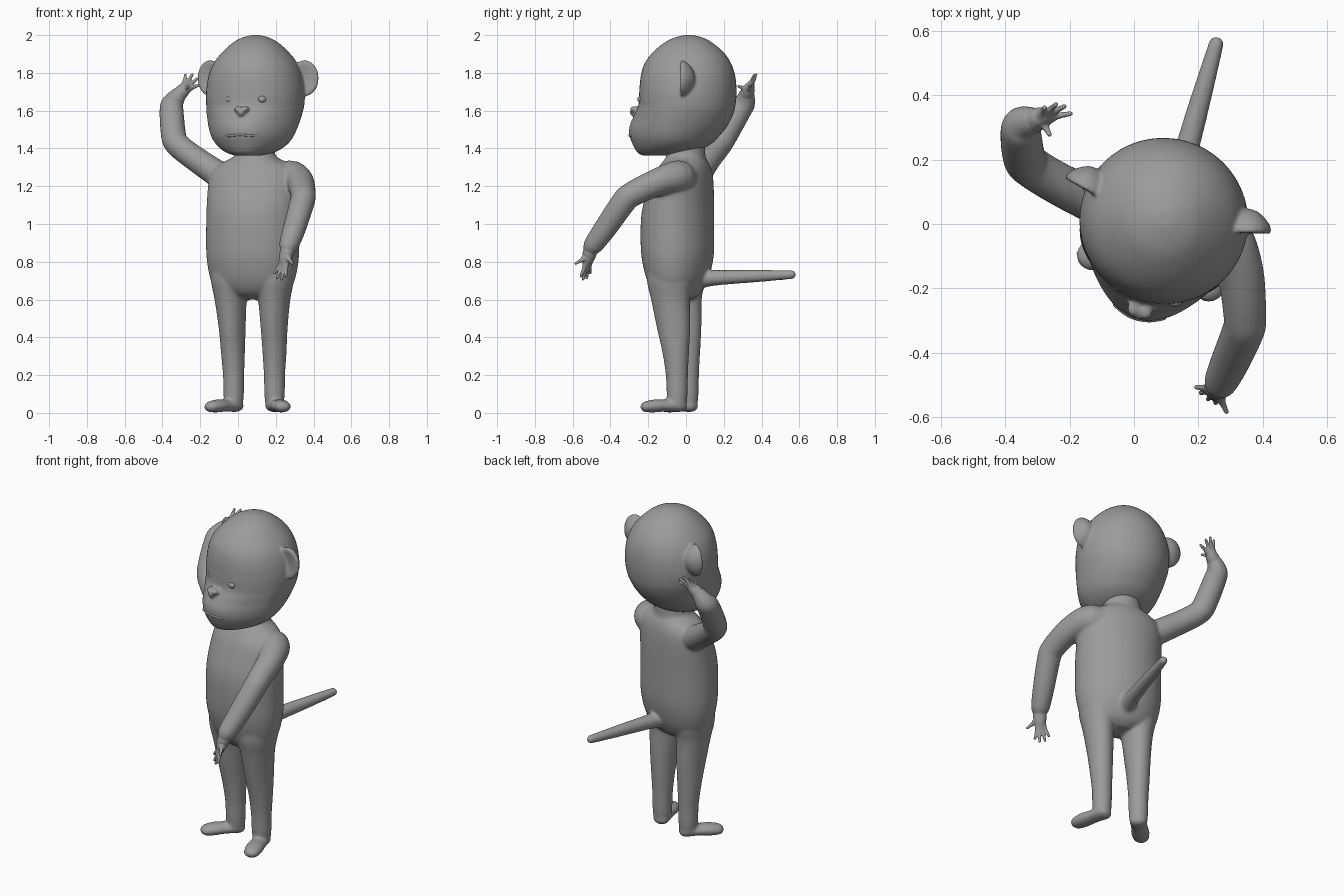
import bpy, bmesh, math
from mathutils import Vector, Matrix

if "Cube" in bpy.data.objects:
    bpy.data.objects.remove(bpy.data.objects["Cube"])

# the figure is turned slightly about the vertical axis
TURN = Matrix.Translation((0.09, 0, 0)) @ Matrix.Rotation(math.radians(-15), 4, 'Z')
GREY = bpy.data.materials.new("dark_grey")
GREY.diffuse_color = (0.33, 0.33, 0.33, 1)
GREY.use_nodes = True
GREY.node_tree.nodes["Principled BSDF"].inputs["Base Color"].default_value = GREY.diffuse_color


def spline(rows, n=4):
    """Catmull-Rom interpolation of control tuples."""
    out = []
    for i in range(len(rows) - 1):
        p0, p1 = rows[max(i - 1, 0)], rows[i]
        p2, p3 = rows[i + 1], rows[min(i + 2, len(rows) - 1)]
        for k in range(n):
            t = k / n
            out.append([0.5 * (2 * b + (c - a) * t + (2 * a - 5 * b + 4 * c - d) * t * t
                               + (3 * b - a - 3 * c + d) * t ** 3)
                        for a, b, c, d in zip(p0, p1, p2, p3)])
    return out + [list(rows[-1])]


def loft(bm, rings, sides, mat):
    """Skin a list of (centre, axis1, axis2) ellipses and cap both ends."""
    loops = []
    for c, a, b in rings:
        loops.append([bm.verts.new(mat @ (c + a * math.cos(t) + b * math.sin(t)))
                      for t in (2 * math.pi * k / sides for k in range(sides))])
    for l0, l1 in zip(loops, loops[1:]):
        for k in range(sides):
            j = (k + 1) % sides
            bm.faces.new((l0[k], l0[j], l1[j], l1[k]))
    bm.faces.new(loops[0][::-1])
    bm.faces.new(loops[-1])


def stack(bm, rows, mat=TURN):
    """Horizontal ellipses: (z, u centre, half width, front v, back v)."""
    rings = [(Vector((u, (f + b) / 2, z)), Vector((w, 0, 0)), Vector((0, (b - f) / 2, 0)))
             for z, u, w, f, b in spline(rows)]
    loft(bm, rings, 48, mat)


def tube(bm, pts, mat=Matrix(), flat=1.0, sides=20):
    """Round-ended tube through (x, y, z, radius) points."""
    pts = spline(pts)
    pos = [Vector(p[:3]) for p in pts]
    rings, last = [], len(pos) - 1
    for i, p in enumerate(pts):
        d = (pos[min(i + 1, last)] - pos[max(i - 1, 0)]).normalized()
        ref = Vector((0, 0, 1)) if abs(d.z) < 0.95 else Vector((0, 1, 0))
        if not rings:
            a = d.cross(ref).normalized()
        else:
            a = (a - d * a.dot(d)).normalized()
        b = d.cross(a) * flat
        r = p[3]
        ring = (pos[i], a * r, b * r)
        dome = [(pos[i] + d * r * 0.8 * math.sin(q) * (-1 if i == 0 else 1),
                 a * r * math.cos(q), b * r * math.cos(q)) for q in (0.5, 1.0, 1.45)]
        if i == 0:
            rings += dome[::-1]
        rings.append(ring)
        if i == last:
            rings += dome
    loft(bm, rings, sides, mat)


def ball(bm, loc, size):
    m = TURN @ Matrix.Translation(loc) @ Matrix.Diagonal((*size, 1))
    bmesh.ops.create_uvsphere(bm, u_segments=32, v_segments=20, radius=1, matrix=m)


def finish(bm, name, fuse=None, soften=5):
    bmesh.ops.recalc_face_normals(bm, faces=bm.faces)
    me = bpy.data.meshes.new(name)
    bm.to_mesh(me)
    bm.free()
    me.materials.append(GREY)
    ob = bpy.data.objects.new(name, me)
    bpy.context.collection.objects.link(ob)
    me.shade_smooth()
    if fuse:
        r = ob.modifiers.new("fuse", 'REMESH')
        r.mode, r.voxel_size, r.use_smooth_shade = 'VOXEL', fuse, True
        s = ob.modifiers.new("soften", 'SMOOTH')
        s.factor, s.iterations = 0.5, soften


# torso and neck
bm = bmesh.new()
stack(bm, [(.60, 0, .07, -.10, .03), (.63, 0, .16, -.155, .07), (.68, 0, .215, -.192, .10),
           (.75, 0, .238, -.217, .125), (.85, 0, .25, -.235, .142), (1.0, 0, .25, -.237, .143),
           (1.1, 0, .249, -.224, .142), (1.2, 0, .247, -.19, .139), (1.27, 0, .236, -.16, .132),
           (1.315, 0, .195, -.13, .12), (1.345, 0, .135, -.11, .105), (1.37, 0, .107, -.102, .102),
           (1.45, 0, .102, -.10, .10)])

# legs and splayed feet
for s in (-1, 1):
    stack(bm, [(.03, s * .112, .048, -.066, .03), (.10, s * .112, .054, -.074, .037),
               (.20, s * .112, .056, -.079, .039), (.32, s * .114, .063, -.097, .045),
               (.45, s * .115, .07, -.127, .052), (.60, s * .119, .084, -.157, .052),
               (.70, s * .117, .105, -.18, .07), (.80, s * .11, .11, -.18, .07)])
    tube(bm, [(s * (.112 + .5 * t), -.018 - .866 * t, z, r) for t, z, r in
              ((-.015, .036, .048), (.06, .039, .048), (.12, .037, .052), (.165, .033, .046))],
         TURN, .67)

# tail
tube(bm, [(.01, .06, .71, .06), (.01, .12, .713, .046), (.011, .2, .717, .04),
          (.013, .4, .725, .033), (.015, .588, .732, .024)], TURN)

# raised arm and lowered arm
tube(bm, [(-.01, .0, 1.19, .06), (-.08, .05, 1.245, .072), (-.225, .12, 1.345, .067),
          (-.32, .178, 1.42, .066), (-.342, .21, 1.475, .067), (-.352, .285, 1.605, .064),
          (-.345, .31, 1.64, .058), (-.315, .322, 1.685, .043)])
tube(bm, [(.17, .0, 1.22, .06), (.27, -.035, 1.25, .087), (.327, -.14, 1.225, .075),
          (.345, -.29, 1.155, .067), (.338, -.335, 1.11, .066), (.30, -.425, .98, .061),
          (.27, -.49, .89, .053), (.263, -.505, .865, .042)])
finish(bm, "body", .0075, 14)

# hands: fingers grow out of each wrist and merge into a palm
HANDS = [("raised_hand", (-.312, .322, 1.685),
          [(-.278, .362, 1.79), (-.242, .372, 1.792), (-.215, .366, 1.77),
           (-.196, .343, 1.738), (-.262, .277, 1.73)]),
         ("lowered_hand", (.264, -.50, .875),
          [(.193, -.507, .74), (.207, -.525, .713), (.23, -.545, .706),
           (.254, -.557, .722), (.288, -.585, .79)])]
for name, wrist, tips in HANDS:
    bm = bmesh.new()
    w = Vector(wrist)
    mid = w.lerp(sum((Vector(t) for t in tips), Vector()) / 5, .3)
    for i, t in enumerate(tips):
        t = Vector(t)
        tube(bm, [(*w, .04), (*mid.lerp(t, .15), .03), (*mid.lerp(t, .42), .017),
                  (*mid.lerp(t, .62), .0105), (*t, .0075)], sides=12)
    finish(bm, name, .004, 3)

# head, narrowing forwards into a jutting muzzle
bm = bmesh.new()
stack(bm, [(1.362, 0, .07, -.235, -.08), (1.375, 0, .12, -.26, .01), (1.395, 0, .16, -.275, .08),
           (1.43, 0, .198, -.292, .14), (1.47, 0, .222, -.306, .18), (1.52, 0, .238, -.304, .22),
           (1.58, 0, .252, -.276, .25), (1.63, 0, .26, -.252, .262), (1.70, 0, .262, -.247, .268),
           (1.78, 0, .25, -.24, .262), (1.85, 0, .222, -.22, .24), (1.91, 0, .175, -.175, .20),
           (1.96, 0, .12, -.115, .14), (1.985, 0, .075, -.065, .095), (2.0, 0, .025, -.01, .04)],
      Matrix())
for v in bm.verts:
    low = min(1, max(0, (1.65 - v.co.z) / .1))
    v.co.x *= 1 - .9 * low * max(0, -.08 - v.co.y)
bmesh.ops.transform(bm, matrix=TURN, verts=bm.verts)

# cupped ears
for s in (-1, 1):
    m = TURN @ Matrix.Translation((s * .256, .06, 1.772)) @ Matrix.Rotation(s * .25, 4, 'Z')
    for v in bmesh.ops.create_uvsphere(bm, u_segments=32, v_segments=20, radius=1)['verts']:
        x, y, z = v.co
        v.co = m @ Vector((x * .075, y * .034 - .035 * (x * x + z * z) + .022, z * .096))

# heart-shaped nose
for s in (-1, 1):
    ball(bm, (s * .019, -.276, 1.608), (.022, .026, .016))
ball(bm, (0, -.285, 1.592), (.02, .024, .023))
finish(bm, "head", .0075)

# eyes
for s, side in ((-1, "left"), (1, "right")):
    bm = bmesh.new()
    ball(bm, (s * .088 + .008, -.22, 1.66), (.024, .02, .019))
    finish(bm, side + "_eye")

# mouth line
bm = bmesh.new()
tube(bm, [(u, -.063 - .242 * math.sqrt(1 - (u / .185) ** 2), 1.472 - .08 * abs(u), .006)
          for u in (-.08, -.04, 0, .04, .08)], TURN, sides=10)
finish(bm, "mouth")
